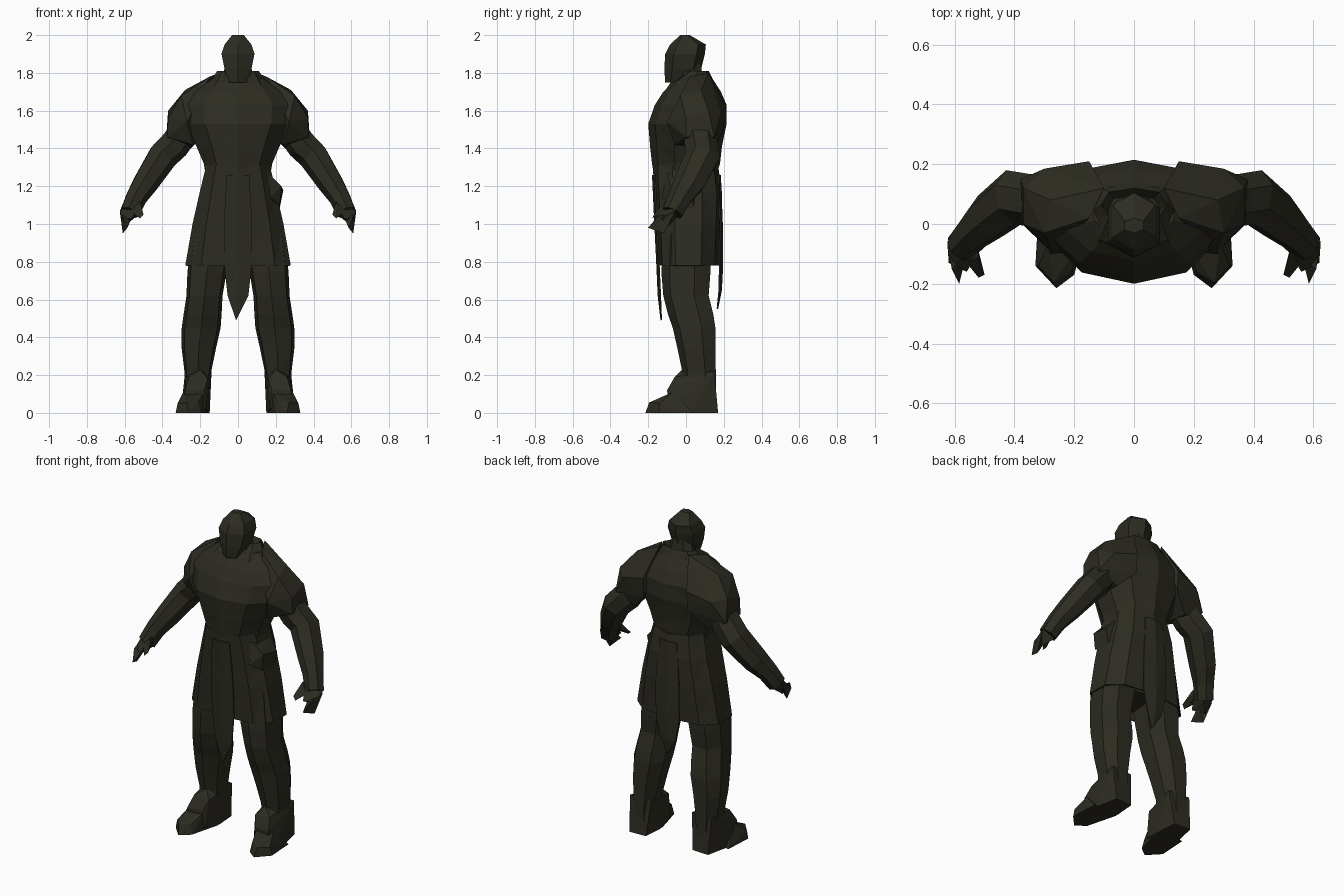
import bpy, bmesh
from math import sin, cos, pi
from mathutils import Vector

cube = bpy.data.objects.get("Cube")
if cube:
    bpy.data.objects.remove(cube, do_unlink=True)

olive = bpy.data.materials.new("dark olive")
olive.use_nodes = True
colour = (0.026, 0.025, 0.016, 1)
olive.diffuse_color = colour
olive.node_tree.nodes["Principled BSDF"].inputs["Base Color"].default_value = colour


def finish(name, bm, mirror=False, thickness=0):
    """Turn a bmesh into a flat shaded object, optionally mirrored or thickened."""
    bmesh.ops.recalc_face_normals(bm, faces=bm.faces)
    bmesh.ops.triangulate(bm, faces=bm.faces)
    mesh = bpy.data.meshes.new(name)
    bm.to_mesh(mesh)
    bm.free()
    mesh.materials.append(olive)
    obj = bpy.data.objects.new(name, mesh)
    bpy.context.collection.objects.link(obj)
    if mirror:
        obj.modifiers.new("both sides", "MIRROR")
    if thickness:
        obj.modifiers.new("cloth", "SOLIDIFY").thickness = thickness


def skin(bm, rings, caps=True):
    """Join rings of points into a tube."""
    loops = [[bm.verts.new(p) for p in ring] for ring in rings]
    n = len(loops[0])
    for low, high in zip(loops, loops[1:]):
        for i in range(n):
            j = (i + 1) % n
            bm.faces.new((low[i], low[j], high[j], high[i]))
    if caps:
        bm.faces.new(loops[0])
        bm.faces.new(loops[-1])


def squarish(t, power):
    return abs(t) ** power * (1 if t > 0 else -1)


def stack(name, levels, sides, power=0.8, caps=True, **options):
    """Loft level rings given as height, x range and y range."""
    rings = []
    for z, x0, x1, y0, y1 in levels:
        ring = []
        for i in range(sides):
            a = 2 * pi * i / sides - pi / 2
            ring.append(((x0 + x1) / 2 + (x1 - x0) / 2 * squarish(cos(a), power),
                         (y0 + y1) / 2 + (y1 - y0) / 2 * squarish(sin(a), power), z))
        rings.append(ring)
    bm = bmesh.new()
    skin(bm, rings, caps)
    finish(name, bm, **options)


def limb(name, path, sides, **options):
    """Loft rings square to a path of centre, width and depth."""
    points = [Vector(p[:3]) for p in path]
    rings = []
    for k, (x, y, z, wide, deep) in enumerate(path):
        along = (points[min(k + 1, len(path) - 1)] - points[max(k - 1, 0)]).normalized()
        side = Vector((0, 1, 0)).cross(along).normalized()
        front = along.cross(side)
        rings.append([points[k] + side * wide * cos(2 * pi * i / sides)
                      + front * deep * sin(2 * pi * i / sides) for i in range(sides)])
    bm = bmesh.new()
    skin(bm, rings)
    finish(name, bm, **options)


def hull(name, points, **options):
    """Wrap points in a faceted convex block."""
    bm = bmesh.new()
    verts = [bm.verts.new(p) for p in points]
    result = bmesh.ops.convex_hull(bm, input=verts)
    loose = [v for v in result["geom_interior"] if isinstance(v, bmesh.types.BMVert)]
    bmesh.ops.delete(bm, geom=loose, context="VERTS")
    finish(name, bm, **options)


def even(z, half, y0, y1):
    return (z, -half, half, y0, y1)


# Head with a brow and a blunt jaw
stack("head", [even(1.75, .05, -.11, .02), even(1.82, .08, -.115, .08),
               even(1.9, .098, -.11, .1), even(1.95, .08, -.085, .105),
               even(2, .035, -.03, .02)], 6)
stack("neck", [even(1.66, .11, -.08, .12), even(1.8, .08, -.03, .09),
               even(1.86, .06, -.03, .08)], 7)
stack("collar", [even(1.68, .19, -.13, .18), even(1.75, .15, -.08, .15),
                 even(1.81, .11, .01, .12), even(1.74, .07, -.01, .08)], 8)

# Broad chest tapering to the waist
stack("torso", [even(1.26, .18, -.17, .16), even(1.32, .19, -.18, .18),
                even(1.41, .23, -.19, .19), even(1.53, .29, -.2, .215),
                even(1.63, .3, -.165, .215), even(1.7, .24, -.12, .185),
                even(1.77, .14, -.05, .14)], 10, power=.95)

# Heavy shoulders
hull("shoulders", [(.1, .12, 1.8), (.15, .02, 1.78), (.28, .08, 1.71), (.3, -.03, 1.68),
                   (.37, .12, 1.6), (.37, 0, 1.56), (.27, -.1, 1.54), (.38, .15, 1.46),
                   (.375, 0, 1.46), (.24, -.06, 1.42), (.25, .15, 1.4), (.15, .21, 1.62),
                   (.15, .2, 1.5), (.3, .185, 1.58)], mirror=True)

# Bent arms reaching forward
limb("arms", [(.28, .07, 1.5, .08, .09), (.34, .08, 1.42, .085, .09),
              (.4, .09, 1.36, .082, .095), (.49, .02, 1.22, .07, .085),
              (.54, -.03, 1.14, .058, .065), (.575, -.07, 1.06, .053, .058)], 7, mirror=True)
hull("hands", [(.51, -.06, 1.12), (.6, -.02, 1.13), (.625, -.06, 1.07), (.62, -.13, 1.03),
               (.53, -.11, 1.1), (.55, -.05, 1.03), (.56, -.16, 1.03), (.6, -.09, .99)],
     mirror=True)
hull("fingers", [(.625, -.06, 1.06), (.61, -.15, 1.04), (.56, -.1, 1.04),
                 (.585, -.2, .98), (.61, -.12, .95)], mirror=True)
hull("thumbs", [(.53, -.05, 1.11), (.56, -.13, 1.06), (.52, -.11, 1.12),
                (.5, -.17, 1.05), (.52, -.18, 1.03)], mirror=True)

# Hips and the flared skirt over them
stack("hips", [even(.8, .16, -.1, .12), even(.95, .22, -.13, .15),
               even(1.28, .16, -.16, .16)], 10)
stack("skirt", [even(.78, .29, -.15, .175), even(1, .25, -.16, .185),
                even(1.17, .21, -.17, .19), even(1.31, .175, -.175, .17)],
      10, power=.75, caps=False, thickness=.008)
hull("hip_pouch", [(.16, -.1, 1.27), (.16, .06, 1.27), (.23, -.08, 1.2), (.24, .04, 1.18),
                   (.22, -.08, 1.1), (.22, .04, 1.08), (.17, -.13, 1.14)])


# Pointed cloth strips hanging front and back
def strip(name, rows, tip):
    bm = bmesh.new()
    last = None
    for z, half, y, fold in rows:
        row = [bm.verts.new(p) for p in ((-half, y, z), (0, y + fold, z), (half, y, z))]
        if last:
            for i in range(2):
                bm.faces.new((last[i], last[i + 1], row[i + 1], row[i]))
        last = row
    end = bm.verts.new(tip)
    for i in range(2):
        bm.faces.new((last[i], last[i + 1], end))
    finish(name, bm, thickness=.008)


strip("front_strip", [(1.26, .06, -.17, -.01), (1, .075, -.158, -.01),
                      (.8, .075, -.148, -.01), (.62, .055, -.14, -.01)], (-.01, -.135, .49))
strip("back_strip", [(1.26, .06, .175, .01), (1, .08, .185, .01),
                     (.78, .08, .182, .015), (.65, .05, .18, .01)], (.01, .17, .55))

# Thick legs down to the ankles
stack("legs", [(.06, .15, .28, -.02, .165), (.22, .14, .285, -.02, .165),
               (.34, .115, .3, -.045, .165), (.45, .09, .3, -.07, .165),
               (.52, .085, .29, -.095, .155), (.62, .08, .275, -.12, .13),
               (.74, .06, .27, -.13, .14), (.95, .02, .25, -.12, .14)], 7, mirror=True)

# Boots turned slightly outward, with a lower toe
hull("boots", [(.16, .165, 0), (.27, .17, 0), (.15, .03, 0), (.3, .03, 0), (.17, -.09, .02),
               (.3, -.08, .03), (.18, -.09, .12), (.28, -.1, .12), (.16, -.06, .18),
               (.26, -.06, .19), (.14, .14, .22), (.28, .15, .22), (.2, -.02, .23)],
     mirror=True)
hull("toes", [(.15, .02, 0), (.32, .04, 0), (.2, -.17, 0), (.26, -.215, 0), (.33, -.14, 0),
              (.32, -.14, .05), (.27, -.195, .055), (.21, -.16, .06), (.18, -.07, .11),
              (.29, -.07, .11)], mirror=True)
